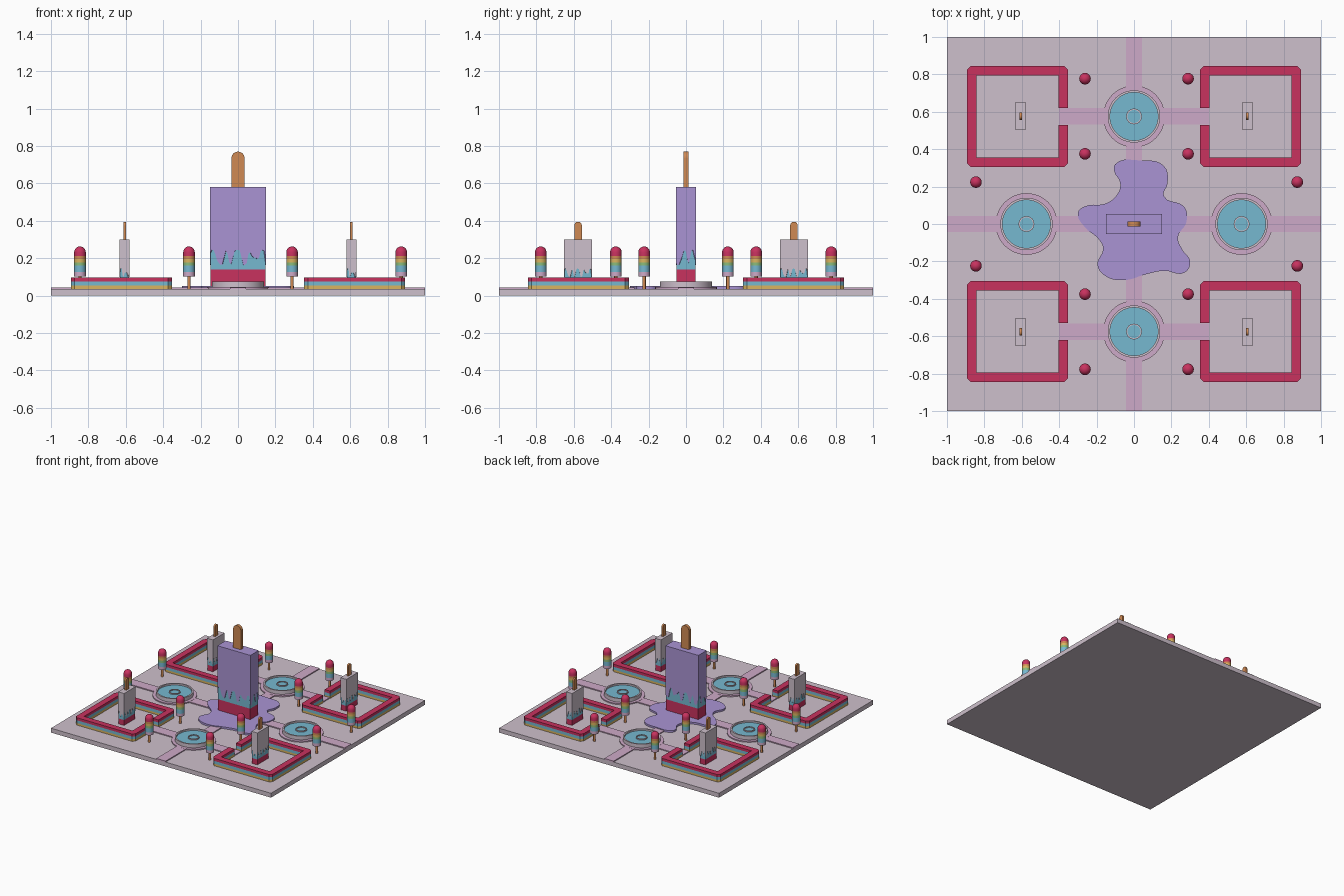
import bpy, bmesh, math
from mathutils import Vector

if "Cube" in bpy.data.objects:
    bpy.data.objects.remove(bpy.data.objects["Cube"], do_unlink=True)


def material(name, *srgb):
    color = [(c / 255 / 12.92) if c < 11 else ((c / 255 + 0.055) / 1.055) ** 2.4 for c in srgb] + [1]
    mat = bpy.data.materials.new(name)
    mat.use_nodes = True
    mat.diffuse_color = color
    mat.node_tree.nodes["Principled BSDF"].inputs["Base Color"].default_value = color
    return mat


stone = material("pale stone", 206, 192, 204)
pink = material("path pink", 206, 170, 200)
red = material("berry red", 200, 50, 95)
teal = material("ice teal", 118, 184, 208)
purple = material("grape purple", 170, 148, 212)
wood = material("stick orange", 208, 138, 84)
yellow = material("candy yellow", 218, 180, 96)
green = material("lime green", 140, 188, 122)

GROUND = 0.036
PATH = 0.044


def finish(name, bm, *mats, loc=(0, 0, 0), smooth=False):
    bmesh.ops.recalc_face_normals(bm, faces=bm.faces[:])
    mesh = bpy.data.meshes.new(name)
    bm.to_mesh(mesh)
    bm.free()
    for m in mats:
        mesh.materials.append(m)
    ob = bpy.data.objects.new(name, mesh)
    ob.location = loc
    bpy.context.collection.objects.link(ob)
    if smooth:
        bpy.ops.object.select_all(action='DESELECT')
        ob.select_set(True)
        bpy.context.view_layer.objects.active = ob
        bpy.ops.object.shade_smooth_by_angle(angle=math.radians(40))
    return ob


def copy(ob, x, y, turn=0):
    dup = ob.copy()
    dup.location = (x, y, ob.location.z)
    dup.rotation_euler.z = turn
    bpy.context.collection.objects.link(dup)


def prism(name, points, z0, z1, mat):
    bm = bmesh.new()
    face = bm.faces.new([bm.verts.new((x, y, z0)) for x, y in points])
    top = bmesh.ops.extrude_face_region(bm, geom=[face])["geom"]
    bmesh.ops.translate(bm, verts=[v for v in top if isinstance(v, bmesh.types.BMVert)], vec=(0, 0, z1 - z0))
    return finish(name, bm, mat)


def block(name, x0, x1, y0, y1, z0, z1, mat):
    return prism(name, [(x0, y0), (x1, y0), (x1, y1), (x0, y1)], z0, z1, mat)


def lathe(name, profile, mats, bands, sides=32):
    """Spin (radius, z) points; bands gives the material of each segment."""
    bm = bmesh.new()
    rings = [[bm.verts.new((r * math.cos(a), r * math.sin(a), z))
              for a in (math.tau * i / sides for i in range(sides))] for r, z in profile]
    for low, high, band in zip(rings, rings[1:], bands):
        for i in range(sides):
            j = (i + 1) % sides
            bm.faces.new((low[i], low[j], high[j], high[i])).material_index = band
    bm.faces.new(rings[0]).material_index = bands[0]
    bm.faces.new(rings[-1]).material_index = bands[-1]
    return finish(name, bm, *mats, smooth=True)


# Ground plate and raised paths
block("ground_plate", -1, 1, -1, 1, 0, GROUND, stone)
for s in (-1, 1):
    near, far = sorted((s * 0.1, s))
    block("long_path", -0.042, 0.042, near, far, 0.03, PATH, pink)
    block("cross_path", near, far, -0.042, 0.042, 0.03, PATH, pink)
    mid = s * 0.575
    block("garden_path", -0.4, 0.4, mid - 0.044, mid + 0.044, 0.03, PATH - 0.0005, pink)

# Round fountains: surround, rim with sunken water, small middle ring
surround = lathe("fountain_surround", [(0.165, 0.03), (0.165, PATH + 0.001)], [pink], [0], 48)
basin = lathe("fountain_basin",
              [(0.14, 0.04), (0.14, 0.075), (0.128, 0.075), (0.128, 0.062)],
              [stone, teal], [0, 0, 0], 48)
basin.data.polygons[len(basin.data.polygons) - 1].material_index = 1
spout = lathe("fountain_spout",
              [(0.042, 0.06), (0.042, 0.071), (0.035, 0.071), (0.035, 0.064)],
              [stone, teal], [0, 0, 0])
spout.data.polygons[len(spout.data.polygons) - 1].material_index = 1
for part in (surround, basin, spout):
    part.location.y = -0.575
    for x, y in ((0, 0.575), (0.575, 0), (-0.575, 0)):
        copy(part, x, y)

# Layered garden walls, open towards the middle
H, T, C, G = 0.27, 0.05, 0.02, 0.045
half = [(-H, G), (-H, H - C), (C - H, H), (H - C, H), (H, H - C)]
inner = [(H - T, H - T), (T - H, H - T), (T - H, G)]
outline = half + [(x, -y) for x, y in reversed(half)]
outline += [(x, -y) for x, y in reversed(inner)] + inner
for sx in (-1, 1):
    for sy in (-1, 1):
        points = [(sx * (0.623 + x), sy * (0.575 + y)) for x, y in outline]
        for layer, z0, z1, mat in (("bottom", 0.03, 0.053, yellow),
                                   ("middle", 0.053, 0.076, teal),
                                   ("top", 0.076, 0.097, red)):
            prism("garden_wall_" + layer, points, z0, z1, mat)

# Melted puddle
outline = [(-.10, .32), (.03, .34), (.16, .31), (.18, .22), (.16, .15), (.27, .09),
           (.28, .01), (.235, -.07), (.26, -.14), (.3, -.2), (.27, -.26), (.16, -.25),
           (.06, -.27), (-.05, -.3), (-.15, -.28), (-.195, -.22), (-.165, -.13),
           (-.19, -.08), (-.26, -.02), (-.3, .06), (-.26, .095), (-.15, .11),
           (-.085, .165), (-.075, .225), (-.105, .28)]
curve = bpy.data.curves.new("puddle", 'CURVE')
curve.dimensions = '2D'
curve.fill_mode = 'BOTH'
curve.extrude = 0.008
curve.resolution_u = 5
spline = curve.splines.new('BEZIER')
spline.bezier_points.add(len(outline) - 1)
spline.use_cyclic_u = True
for p, (x, y) in zip(spline.bezier_points, outline):
    p.co = (x, y, 0)
    p.handle_left_type = p.handle_right_type = 'AUTO'
curve.materials.append(purple)
puddle = bpy.data.objects.new("puddle", curve)
puddle.location.z = 0.043
bpy.context.collection.objects.link(puddle)


def ice_pop(name, hx, hy, bottom, red_top, drip, swing, top, coat_mat, stick):
    """Two-colour core, dripping coat around it and a rounded stick."""
    lip = 0.003
    cx, cy = hx - lip, hy - lip
    parts = [block(name + "_base", -cx, cx, -cy, cy, bottom, red_top, red),
             block(name + "_core", -cx, cx, -cy, cy, red_top, top - 0.01, teal)]
    corners = [Vector(c) for c in ((-1, -1), (1, -1), (1, 1), (-1, 1))]
    loop = []
    for i, a in enumerate(corners):
        b = corners[(i + 1) % 4]
        n = 32 if i % 2 == 0 else 14
        loop += [a.lerp(b, k / n) for k in range(n)]
    bm = bmesh.new()
    rows = [[], [], []]
    for i, p in enumerate(loop):
        t = math.tau * i / len(loop)
        wave = math.sin(13 * t) + 0.6 * math.sin(7 * t + 1) + 0.4 * math.sin(22 * t)
        z = drip + swing * max(-1, min(1, wave))
        rows[0].append(bm.verts.new((p.x * cx, p.y * cy, z)))
        rows[1].append(bm.verts.new((p.x * hx, p.y * hy, z)))
        rows[2].append(bm.verts.new((p.x * hx, p.y * hy, top)))
    for low, high in zip(rows, rows[1:]):
        for i in range(len(loop)):
            bm.faces.new((low[i - 1], low[i], high[i], high[i - 1]))
    bm.faces.new(rows[2])
    parts.append(finish(name + "_coat", bm, coat_mat))
    # Stick drawn in the upright plane, then given its thickness
    w, d, tip = stick
    arc = [math.pi * i / 12 for i in range(13)]
    points = [(-w, top - 0.02), (w, top - 0.02)]
    points += [(w * math.cos(a), tip - w + w * math.sin(a)) for a in arc]
    ob = prism(name + "_stick", points, -d, d, wood)
    for v in ob.data.vertices:
        v.co = (v.co.x, -v.co.z, v.co.y)
    return parts + [ob]


# Large centre ice pop and four small ones in the gardens
ice_pop("centre_pop", 0.15, 0.054, 0.04, 0.14, 0.205, 0.04, 0.58, purple, (0.035, 0.013, 0.77))
for part in ice_pop("garden_pop", 0.075, 0.027, 0.03, 0.08, 0.122, 0.022, 0.3, stone, (0.02, 0.007, 0.395)):
    part.location = (0.606, 0.577, 0)
    part.rotation_euler.z = math.pi / 2
    for x, y in ((-0.606, 0.577), (0.606, -0.577), (-0.606, -0.577)):
        copy(part, x, y, math.pi / 2)

# Striped round lollies on thin sticks
R = 0.031
stripes = [0.103, 0.127, 0.16, 0.178, 0.196, 0.212, 0.232]
profile = [(R, z) for z in stripes]
profile += [(R * math.cos(a), 0.232 + R * math.sin(a)) for a in (0.3, 0.6, 0.9, 1.2, 1.45)]
lolly = lathe("striped_lolly", profile, [pink, teal, green, yellow, wood, red],
              list(range(6)) + [5] * 5, 24)
stick = lathe("lolly_stick", [(0.009, 0.03), (0.009, 0.11)], [wood], [0], 12)
spots = [(x, s * y) for s in (-1, 1)
         for x, y in ((-0.262, 0.777), (0.289, 0.777), (-0.262, 0.375),
                      (0.289, 0.375), (-0.845, 0.224), (0.873, 0.224))]
for part in (lolly, stick):
    part.location = (*spots[0], 0)
    for x, y in spots[1:]:
        copy(part, x, y)
